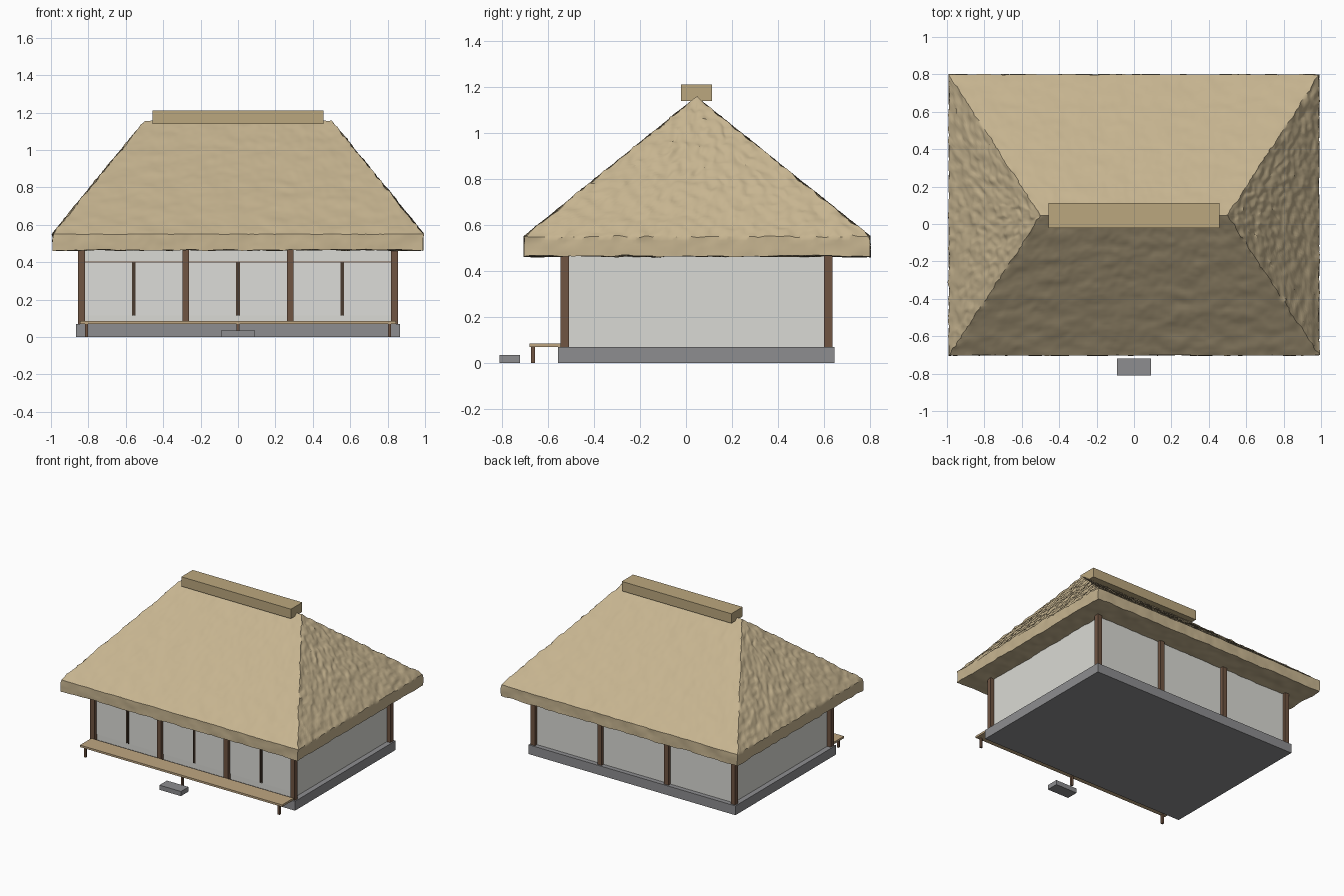
import bpy, bmesh
from mathutils import Vector, noise

if "Cube" in bpy.data.objects:
    bpy.data.objects.remove(bpy.data.objects["Cube"], do_unlink=True)


def material(name, r, g, b):
    m = bpy.data.materials.new(name)
    m.use_nodes = True
    m.diffuse_color = (r, g, b, 1)
    m.node_tree.nodes["Principled BSDF"].inputs["Base Color"].default_value = (r, g, b, 1)
    return m


THATCH = material("straw thatch", 0.57, 0.46, 0.28)
RIDGE = material("ridge straw", 0.50, 0.39, 0.21)
PLASTER = material("white plaster", 0.70, 0.70, 0.66)
PAPER = material("screen paper", 0.72, 0.72, 0.69)
WOOD = material("brown timber", 0.16, 0.09, 0.055)
DARK = material("dark frame", 0.07, 0.045, 0.03)
DECK = material("pale deck board", 0.52, 0.38, 0.22)
STONE = material("grey stone", 0.27, 0.27, 0.28)


def finish(name, bm, mat):
    mesh = bpy.data.meshes.new(name)
    bm.to_mesh(mesh)
    bm.free()
    mesh.materials.append(mat)
    ob = bpy.data.objects.new(name, mesh)
    bpy.context.collection.objects.link(ob)
    return ob


def box(name, x, y, z, mat):
    """Box from (low, high) ranges on each axis."""
    bm = bmesh.new()
    bmesh.ops.create_cube(bm, size=1)
    for v in bm.verts:
        v.co = [(lo + hi) / 2 + c * (hi - lo) for c, (lo, hi) in zip(v.co, (x, y, z))]
    return finish(name, bm, mat)


def around(c, width):
    return (c - width / 2, c + width / 2)


# Foundation and stepping stone
box("foundation", (-0.865, 0.865), (-0.555, 0.645), (0, 0.07), STONE)
box("stepping_stone", (-0.09, 0.09), (-0.81, -0.72), (0, 0.035), STONE)

# House walls
box("walls", (-0.825, 0.825), (-0.515, 0.61), (0.07, 0.48), PLASTER)

# Timber posts, front and back
POSTS = (-0.837, -0.279, 0.279, 0.837)
for side, y in (("front", -0.526), ("back", 0.617)):
    for x in POSTS:
        box(side + "_post", around(x, 0.036), around(y, 0.036), (0.07, 0.48), WOOD)

# Sliding paper screens: two per bay, with dark stiles where they meet
for left, right in zip(POSTS, POSTS[1:]):
    mid = (left + right) / 2
    for a, b in ((left, mid), (mid, right)):
        box("paper_screen", (a + 0.008, b - 0.008), (-0.521, -0.512), (0.115, 0.4), PAPER)
    box("screen_gap", around(mid, 0.016), (-0.518, -0.513), (0.115, 0.4), DARK)
    for x in (mid - 0.007, mid + 0.007):
        box("screen_stile", around(x, 0.006), (-0.524, -0.512), (0.115, 0.4), DARK)
    box("screen_head", (left, right), (-0.523, -0.513), (0.398, 0.403), WOOD)

# Veranda with slim legs
box("veranda_deck", (-0.845, 0.845), (-0.68, -0.545), (0.071, 0.086), DECK)
for x in (-0.81, 0, 0.81):
    box("veranda_leg", around(x, 0.016), around(-0.664, 0.016), (0, 0.072), WOOD)

# Hipped thatch roof, meshed patch by patch and roughened
EAVE_LOW, EAVE_TOP, PEAK = 0.465, 0.55, 1.155
HALF_X, RIDGE_X, RIDGE_Y = 0.99, 0.5, 0.045
FRONT, BACK = -0.703, 0.8
bm = bmesh.new()


def patch(a, b, c, d, nu, nv):
    """Grid of quads over the four-sided patch a-b-c-d."""
    rows = []
    for j in range(nv + 1):
        lo, hi = a.lerp(d, j / nv), b.lerp(c, j / nv)
        rows.append([bm.verts.new(lo.lerp(hi, i / nu)) for i in range(nu + 1)])
    for r0, r1 in zip(rows, rows[1:]):
        for i in range(nu):
            bm.faces.new((r0[i], r0[i + 1], r1[i + 1], r1[i]))


def rim(z):
    return [Vector((sx * HALF_X, y, z)) for sx, y in
            ((-1, FRONT), (1, FRONT), (1, BACK), (-1, BACK))]


low, top = rim(EAVE_LOW), rim(EAVE_TOP)
west, east = (Vector((s * RIDGE_X, RIDGE_Y, PEAK)) for s in (-1, 1))
apex = [west, east, east, west]
NX, NY, NS, NE = 110, 84, 56, 5
for i in range(4):
    k = (i + 1) % 4
    n = NY if i % 2 else NX
    patch(low[i], low[k], top[k], top[i], n, NE)
    patch(top[i], top[k], apex[k], apex[i], n, NS)
patch(low[3], low[2], low[1], low[0], NX, NY)
bmesh.ops.remove_doubles(bm, verts=bm.verts, dist=0.00002)

for v in bm.verts:
    p = v.co.copy()
    climb = max(0, (p.z - EAVE_TOP) / (PEAK - EAVE_TOP))
    hip_x = HALF_X + (RIDGE_X - HALF_X) * climb
    on_end = climb > 0 and abs(abs(p.x) - hip_x) < 0.002
    soft = noise.noise_vector(Vector((p.x * 9, p.y * 14, p.z * 14)))
    rough = noise.noise_vector(p * 30)
    v.co = p + soft * 0.004 + rough * (0.009 if on_end else 0.002)
    # ragged lower edge
    if p.z < EAVE_LOW + 0.001:
        v.co.z += 0.006 * noise.noise(p * 16)
bmesh.ops.recalc_face_normals(bm, faces=bm.faces)
roof = finish("thatch_roof", bm, THATCH)
bpy.context.view_layer.objects.active = roof
roof.select_set(True)
bpy.ops.object.shade_smooth_by_angle(angle=0.6)
roof.select_set(False)

# Ridge cap
box("ridge_cap", (-0.458, 0.458), (-0.022, 0.113), (1.138, 1.21), RIDGE)
